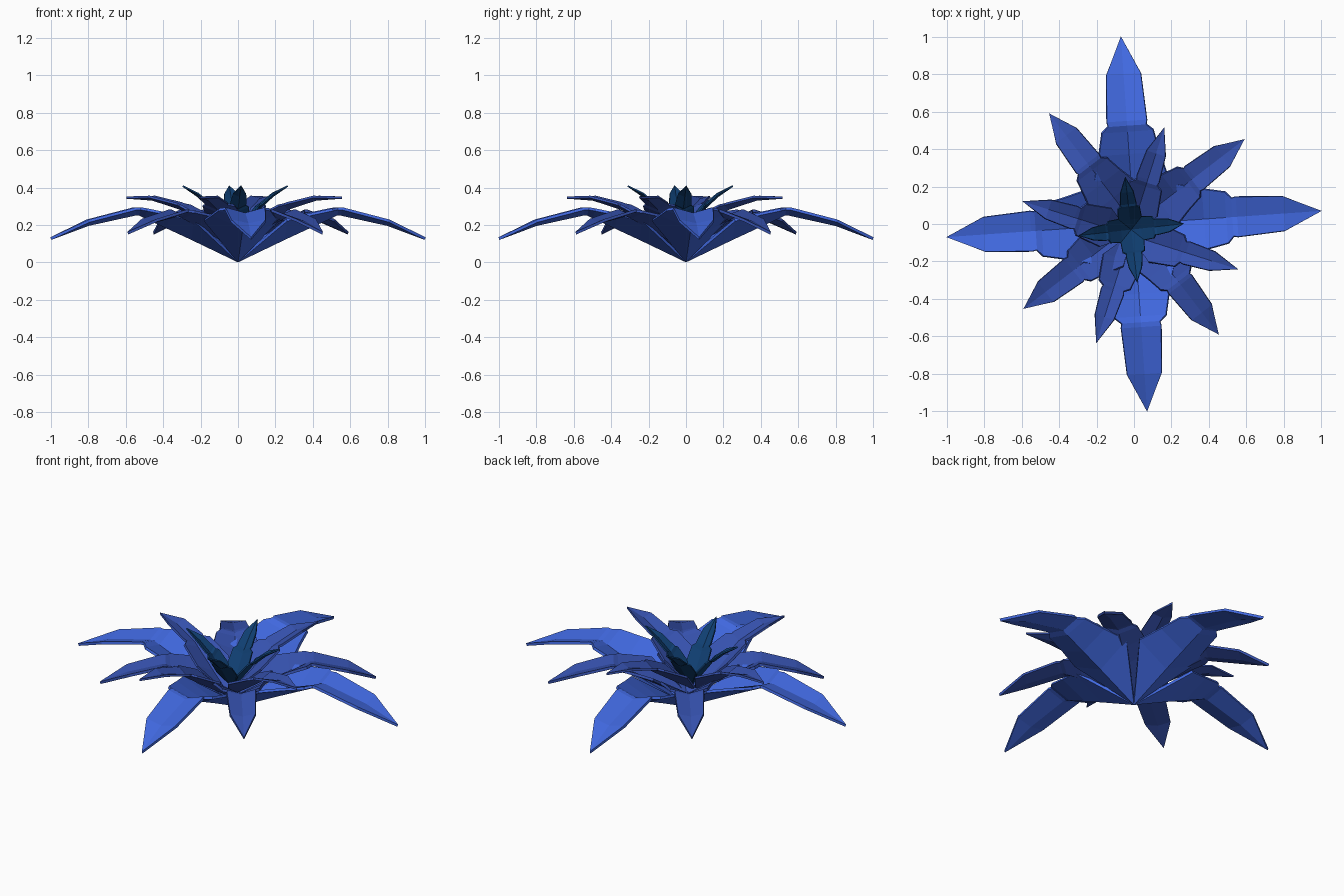
import bpy
import bmesh
from math import radians

cube = bpy.data.objects.get("Cube")
if cube:
    bpy.data.objects.remove(cube, do_unlink=True)


def make_material(name, rgb):
    mat = bpy.data.materials.new(name)
    mat.use_nodes = True
    color = (*rgb, 1.0)
    mat.diffuse_color = color
    mat.node_tree.nodes["Principled BSDF"].inputs["Base Color"].default_value = color
    return mat


def leaf_mesh(name, stations, mat):
    """Folded strip along +x; each station is (reach, half width, edge z, crease z)."""
    bm = bmesh.new()
    rows = []
    for reach, half, edge, crease in stations:
        mid = bm.verts.new((reach, 0, crease))
        if half == 0:
            rows.append((mid, mid, mid))
        else:
            rows.append((bm.verts.new((reach, -half, edge)), mid,
                         bm.verts.new((reach, half, edge))))
    for a, b in zip(rows, rows[1:]):
        for i in (0, 1):
            corners = []
            for v in (a[i], b[i], b[i + 1], a[i + 1]):
                if v not in corners:
                    corners.append(v)
            bm.faces.new(corners)
    mesh = bpy.data.meshes.new(name)
    bm.to_mesh(mesh)
    bm.free()
    mesh.materials.append(mat)
    return mesh


def leaf_ring(name, stations, mat, turn, centre=(0, 0, 0), thickness=0.015):
    """Four copies of one leaf around the centre."""
    mesh = leaf_mesh(name, stations, mat)
    for k in range(4):
        leaf = bpy.data.objects.new(f"{name}_{k + 1}", mesh)
        leaf.location = centre
        leaf.rotation_euler.z = radians(turn + 90 * k)
        bpy.context.collection.objects.link(leaf)
        solid = leaf.modifiers.new("thickness", "SOLIDIFY")
        solid.thickness = thickness
        solid.offset = 1


bright_blue = make_material("bright blue", (0.053, 0.141, 0.75))
deep_blue = make_material("deep blue", (0.036, 0.082, 0.42))
dark_teal = make_material("dark teal", (0.005, 0.05, 0.17))

# Large drooping outer leaves
outer = [(0, 0, 0, 0), (0.25, 0.20, 0.22, 0.12), (0.38, 0.165, 0.25, 0.18),
         (0.50, 0.14, 0.275, 0.235), (0.53, 0.105, 0.28, 0.25),
         (0.55, 0.11, 0.28, 0.25), (0.80, 0.095, 0.215, 0.195),
         (1.0, 0, 0.12, 0.12)]
leaf_ring("outer_leaf", outer, bright_blue, 4)

# Medium leaves between them
s = 0.74
medium = [(r * s, w * s, e * s, c * s) for r, w, e, c in outer]
leaf_ring("middle_leaf", medium, deep_blue, 37.5, (0, 0, 0.06))

# Raised leaves, nearly level at the tips
raised = [(0, 0, 0.08, 0.08), (0.14, 0.11, 0.23, 0.17),
          (0.28, 0.09, 0.30, 0.265), (0.30, 0.06, 0.305, 0.28),
          (0.315, 0.065, 0.31, 0.285), (0.46, 0.055, 0.345, 0.33),
          (0.605, 0, 0.34, 0.34)]
leaf_ring("raised_leaf", raised, deep_blue, -17.5, (-0.02, -0.06, 0), 0.012)

# Small upright heart leaves
heart = [(0, 0, 0.12, 0.12), (0.06, 0.065, 0.22, 0.19),
         (0.12, 0.06, 0.295, 0.27), (0.13, 0.042, 0.305, 0.285),
         (0.14, 0.045, 0.31, 0.29), (0.205, 0.036, 0.365, 0.35),
         (0.285, 0, 0.405, 0.405)]
leaf_ring("heart_leaf", heart, dark_teal, 6.5, (-0.015, -0.03, 0), 0.008)
